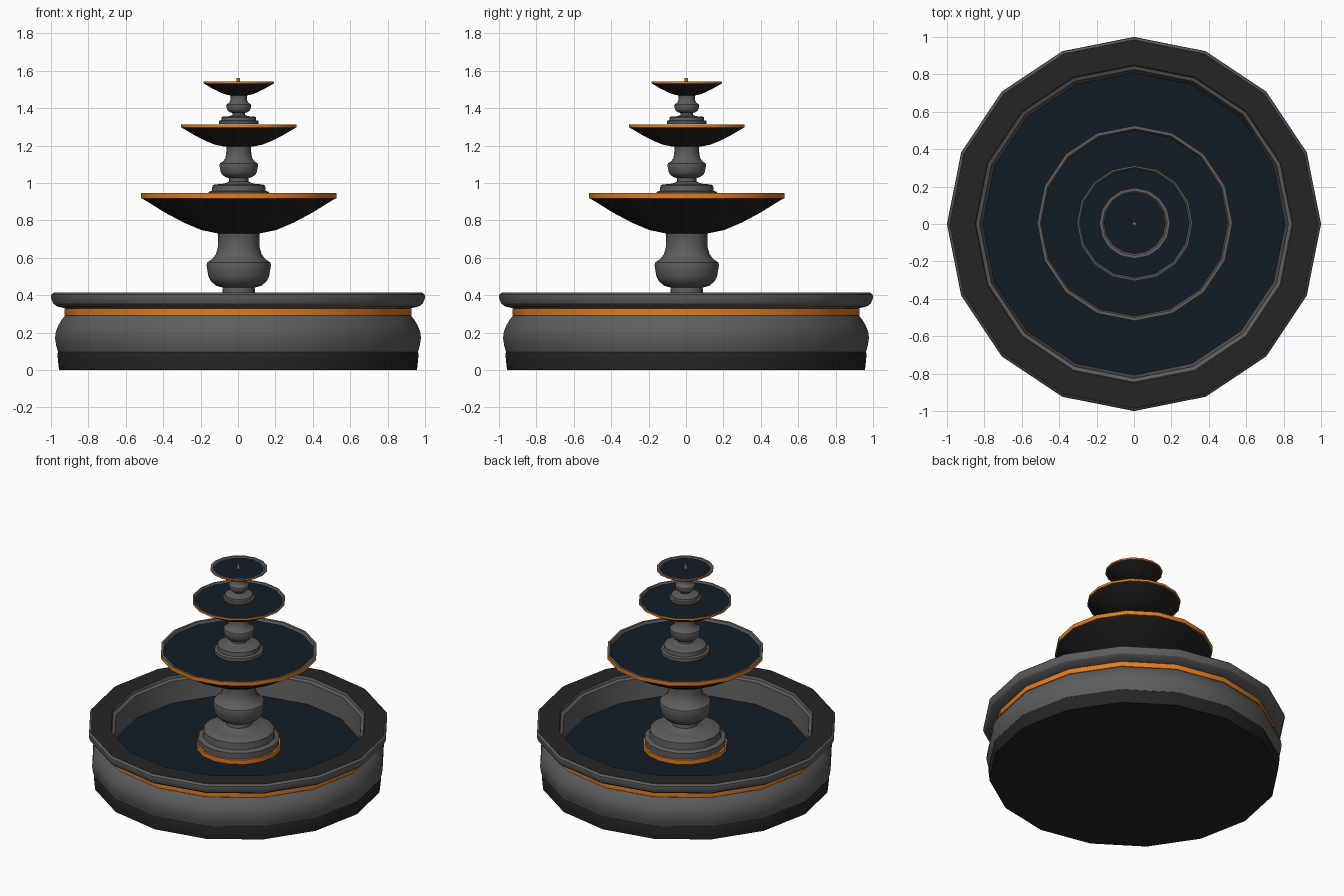
import bpy, math

if "Cube" in bpy.data.objects:
    bpy.data.objects.remove(bpy.data.objects["Cube"])

SIDES = 16

def material(name, r, g, b):
    m = bpy.data.materials.new(name)
    m.diffuse_color = (r, g, b, 1)
    m.use_nodes = True
    m.node_tree.nodes["Principled BSDF"].inputs["Base Color"].default_value = m.diffuse_color
    return m

STONE = material("stone", 0.11, 0.11, 0.11)
DARK = material("dark_stone", 0.018, 0.018, 0.018)
COPPER = material("copper", 0.75, 0.2, 0.015)
WATER = material("water", 0.006, 0.012, 0.018)

def lathe(name, profile, mat, bottom=False, top=False, cx=0.0):
    """Spin (radius, z) points, listed upward on the outside, about z."""
    verts, faces = [], []
    for r, z in profile:
        for j in range(SIDES):
            a = 2 * math.pi * j / SIDES
            verts.append((cx + r * math.cos(a), cx + r * math.sin(a), z))
    for i in range(len(profile) - 1):
        for j in range(SIDES):
            k = (j + 1) % SIDES
            a, b = i * SIDES, (i + 1) * SIDES
            faces.append((a + j, a + k, b + k, b + j))
    if bottom:
        faces.append(tuple(reversed(range(SIDES))))
    if top:
        n = (len(profile) - 1) * SIDES
        faces.append(tuple(range(n, n + SIDES)))
    me = bpy.data.meshes.new(name)
    me.from_pydata(verts, [], faces)
    me.materials.append(mat)
    me.shade_smooth()
    me.set_sharp_from_angle(angle=math.radians(30))
    ob = bpy.data.objects.new(name, me)
    bpy.context.collection.objects.link(ob)
    return ob

# Basin: plinth, bulging wall, copper band, rim and inner wall
lathe("basin_plinth", [(0.957, 0), (0.966, 0.085), (0.962, 0.095)], DARK, bottom=True)
lathe("basin_wall", [(0.962, 0.095), (0.972, 0.13), (0.978, 0.17), (0.974, 0.205),
                     (0.96, 0.24), (0.942, 0.27), (0.925, 0.29)], STONE)
lathe("basin_band", [(0.92, 0.29), (0.928, 0.292), (0.928, 0.328), (0.92, 0.332)], COPPER)
lathe("basin_rim", [(0.925, 0.33), (0.968, 0.34), (0.988, 0.355), (1.0, 0.385),
                    (0.998, 0.403), (0.985, 0.415)], STONE)
lathe("basin_rim_top", [(0.985, 0.415), (0.85, 0.415)], DARK)
lathe("basin_inner_wall", [(0.85, 0.415), (0.845, 0.395), (0.825, 0.385),
                           (0.808, 0.235)], STONE)
lathe("basin_water", [(0.808, 0.236)], WATER, top=True)

# Copper ring under the lowest pedestal
OFF = 0.004
lathe("pedestal_ring", [(0.28, 0.236), (0.28, 0.268), (0.265, 0.27)], COPPER, cx=OFF)

# Turned pedestals, one profile scaled for each tier (top height, radius scale, height scale)
TURNED = [(0.27, 0.265), (0.27, 0.312), (0.24, 0.322), (0.235, 0.37), (0.215, 0.382),
          (0.15, 0.385), (0.11, 0.395), (0.088, 0.41), (0.085, 0.44), (0.12, 0.45),
          (0.15, 0.475), (0.162, 0.5), (0.172, 0.56), (0.168, 0.575), (0.14, 0.595),
          (0.122, 0.62), (0.112, 0.655), (0.11, 0.72), (0.115, 0.74)]
for name, ztop, rs, zs in (("lower", 0.74, 1, 1), ("middle", 1.2, 0.6, 0.58),
                           ("upper", 1.475, 0.39, 0.335)):
    lathe(name + "_pedestal",
          [(r * rs, ztop + (z - 0.74) * zs) for r, z in TURNED], STONE, cx=OFF)

# Bowls: dark underside, copper edge, stone lip, water
UNDER = [(0.0, 0.0), (0.22, 0.1), (0.45, 0.31), (0.7, 0.6), (0.9, 0.87), (1.0, 1.0)]
for name, r0, z0, r1, z1, edge, lip in (("lower", 0.112, 0.73, 0.517, 0.917, 0.03, 0.017),
                                        ("middle", 0.078, 1.195, 0.304, 1.295, 0.017, 0.01),
                                        ("upper", 0.04, 1.467, 0.184, 1.53, 0.012, 0.017)):
    lathe(name + "_bowl",
          [(r0 + (r1 - r0) * u, z0 + (z1 - z0) * v) for u, v in UNDER],
          DARK, bottom=True, cx=OFF)
    re, zt = r1 + 0.005, z1 + edge
    lathe(name + "_bowl_edge", [(r1, z1), (re, z1 + 0.001), (re, zt)], COPPER, cx=OFF)
    zw = zt - edge * 0.6
    lathe(name + "_bowl_lip", [(re, zt), (re - lip, zt), (re - lip - 0.008, zw)], STONE, cx=OFF)
    lathe(name + "_bowl_water", [(re - lip - 0.008, zw)], WATER, top=True, cx=OFF)

# Nozzle at the very top
lathe("nozzle", [(0.009, 1.53), (0.009, 1.562)], COPPER, top=True, cx=0.002)
